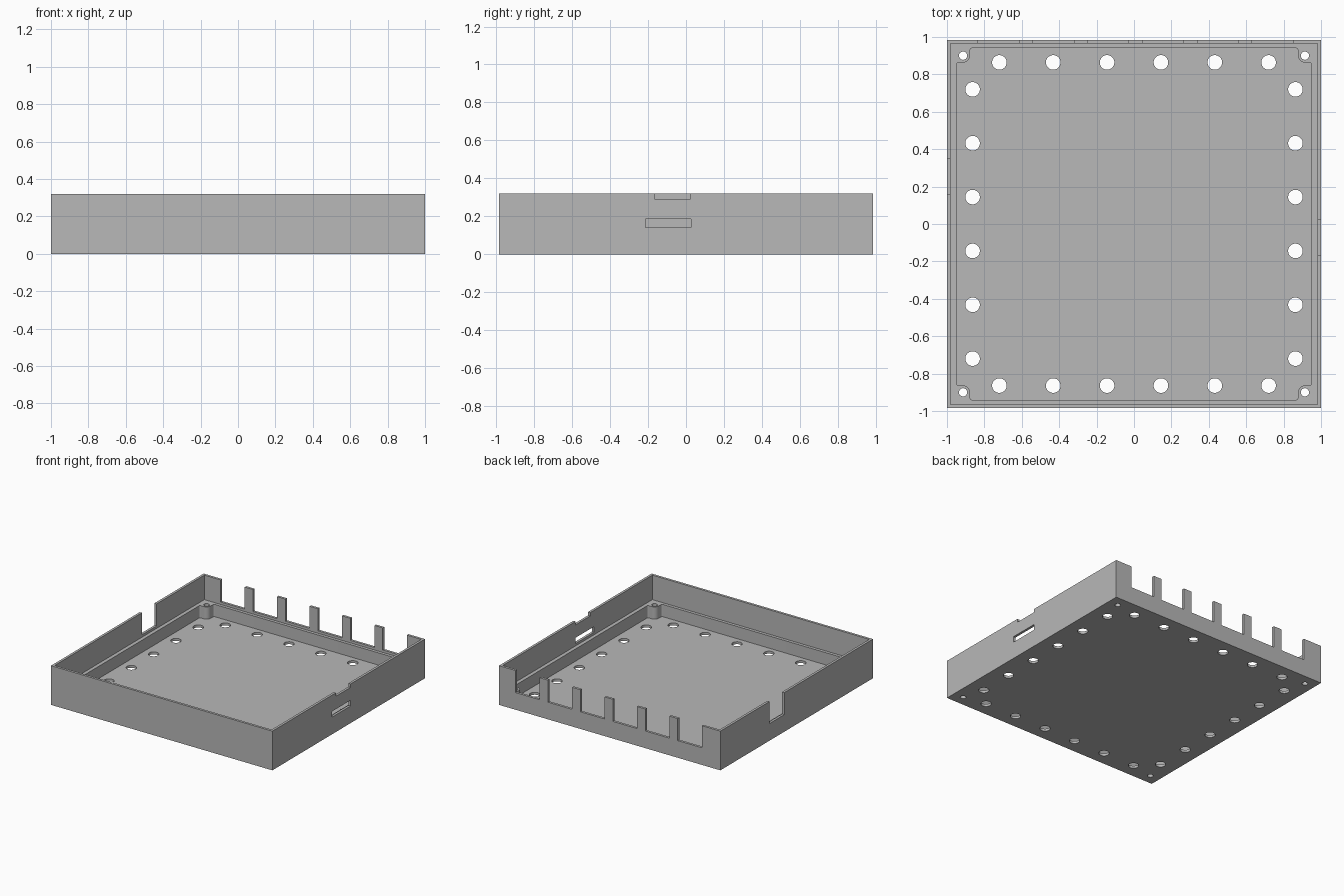
import bpy, bmesh
from math import radians, cos, sin
from mathutils import Matrix

old = bpy.data.objects.get("Cube")
if old:
    bpy.data.objects.remove(old, do_unlink=True)

HX, HY, HEIGHT = 1.0, 0.985, 0.32        # outer half sizes and height
WALL, FLOOR, LEDGE = 0.02, 0.02, 0.12    # wall and floor thickness, ledge height
INX, INY = 0.95, 0.94                    # inner edge of the ledge
BX, BY, BR = 0.914, 0.90, 0.037          # corner screw boss
FILLET = 0.012
NOTCH = 0.14                             # bottom of the wall openings

grey = bpy.data.materials.new("matte grey")
grey.use_nodes = True
grey.diffuse_color = (0.48, 0.48, 0.48, 1)
grey.node_tree.nodes["Principled BSDF"].inputs["Base Color"].default_value = grey.diffuse_color


def add_box(bm, x0, x1, y0, y1, z0, z1):
    m = Matrix.Translation(((x0 + x1) / 2, (y0 + y1) / 2, (z0 + z1) / 2))
    bmesh.ops.create_cube(bm, size=1, matrix=m @ Matrix.Diagonal((x1 - x0, y1 - y0, z1 - z0, 1)))


def add_hole(bm, x, y, r, depth):
    bmesh.ops.create_cone(bm, cap_ends=True, segments=40, radius1=r, radius2=r,
                          depth=depth * 2, matrix=Matrix.Translation((x, y, 0)))


def make(name, bm):
    bmesh.ops.recalc_face_normals(bm, faces=bm.faces)
    mesh = bpy.data.meshes.new(name)
    bm.to_mesh(mesh)
    bm.free()
    mesh.materials.append(grey)
    obj = bpy.data.objects.new(name, mesh)
    bpy.context.collection.objects.link(obj)
    return obj


def cut(target, bm):
    cutter = make("cutter", bm)
    cutter.hide_render = True
    mod = target.modifiers.new("cut", "BOOLEAN")
    mod.operation, mod.solver, mod.object = "DIFFERENCE", "EXACT", cutter
    bpy.context.view_layer.objects.active = target
    bpy.ops.object.modifier_apply(modifier=mod.name)
    bpy.data.objects.remove(cutter, do_unlink=True)


def arc(cx, cy, r, a0, a1, n=8):
    steps = [radians(a0 + (a1 - a0) * i / n) for i in range(n + 1)]
    return [(cx + r * cos(a), cy + r * sin(a)) for a in steps]


# Outer block of the open tray
bm = bmesh.new()
add_box(bm, -HX, HX, -HY, HY, 0, HEIGHT)
tray = make("enclosure_tray", bm)

# Upper cavity inside the thin walls, down to the ledge
bm = bmesh.new()
add_box(bm, WALL - HX, HX - WALL, WALL - HY, HY - WALL, LEDGE, HEIGHT + 0.1)
cut(tray, bm)

# Lower cavity, going round a rounded screw boss in each corner
corner = arc(INX - FILLET, BY - BR - FILLET, FILLET, 0, 90)
corner += arc(BX, BY, BR, 270, 180)
corner += arc(BX - BR - FILLET, INY - FILLET, FILLET, 0, 90)
outline = []
for sx, sy in ((1, 1), (-1, 1), (-1, -1), (1, -1)):
    quarter = [(x * sx, y * sy) for x, y in corner]
    outline += quarter if sx * sy > 0 else quarter[::-1]
bm = bmesh.new()
face = bm.faces.new([bm.verts.new((x, y, FLOOR)) for x, y in outline])
top = bmesh.ops.extrude_face_region(bm, geom=[face])["geom"]
bmesh.ops.translate(bm, vec=(0, 0, LEDGE + 0.05 - FLOOR),
                    verts=[v for v in top if isinstance(v, bmesh.types.BMVert)])
cut(tray, bm)

# Floor vent holes along all four sides, and screw holes through the bosses
bm = bmesh.new()
for i in range(6):
    p = 0.288 * (i - 2.5)
    for s in (-1, 1):
        add_hole(bm, p, s * 0.864, 0.039, 0.06)
        add_hole(bm, s * 0.863, p, 0.039, 0.06)
for sx in (-1, 1):
    for sy in (-1, 1):
        add_hole(bm, sx * BX, sy * BY, 0.022, 0.2)
cut(tray, bm)

# Wall openings: back row, tall side notch, shallow notch and slot opposite
bm = bmesh.new()
for i in range(6):
    x = -0.833 + 0.293 * i
    add_box(bm, x, x + 0.218, HY - 0.04, HY + 0.05, NOTCH, HEIGHT + 0.1)
add_box(bm, -HX - 0.05, -HX + 0.04, 0.16, 0.35, NOTCH, HEIGHT + 0.1)
add_box(bm, HX - 0.04, HX + 0.05, -0.165, 0.025, 0.292, HEIGHT + 0.1)
add_box(bm, HX - 0.04, HX + 0.05, -0.213, 0.026, NOTCH, 0.187)
cut(tray, bm)

# Smooth the round holes and bosses, keep the edges sharp
bpy.ops.object.select_all(action="DESELECT")
tray.select_set(True)
bpy.context.view_layer.objects.active = tray
bpy.ops.object.shade_smooth_by_angle(angle=radians(30))
